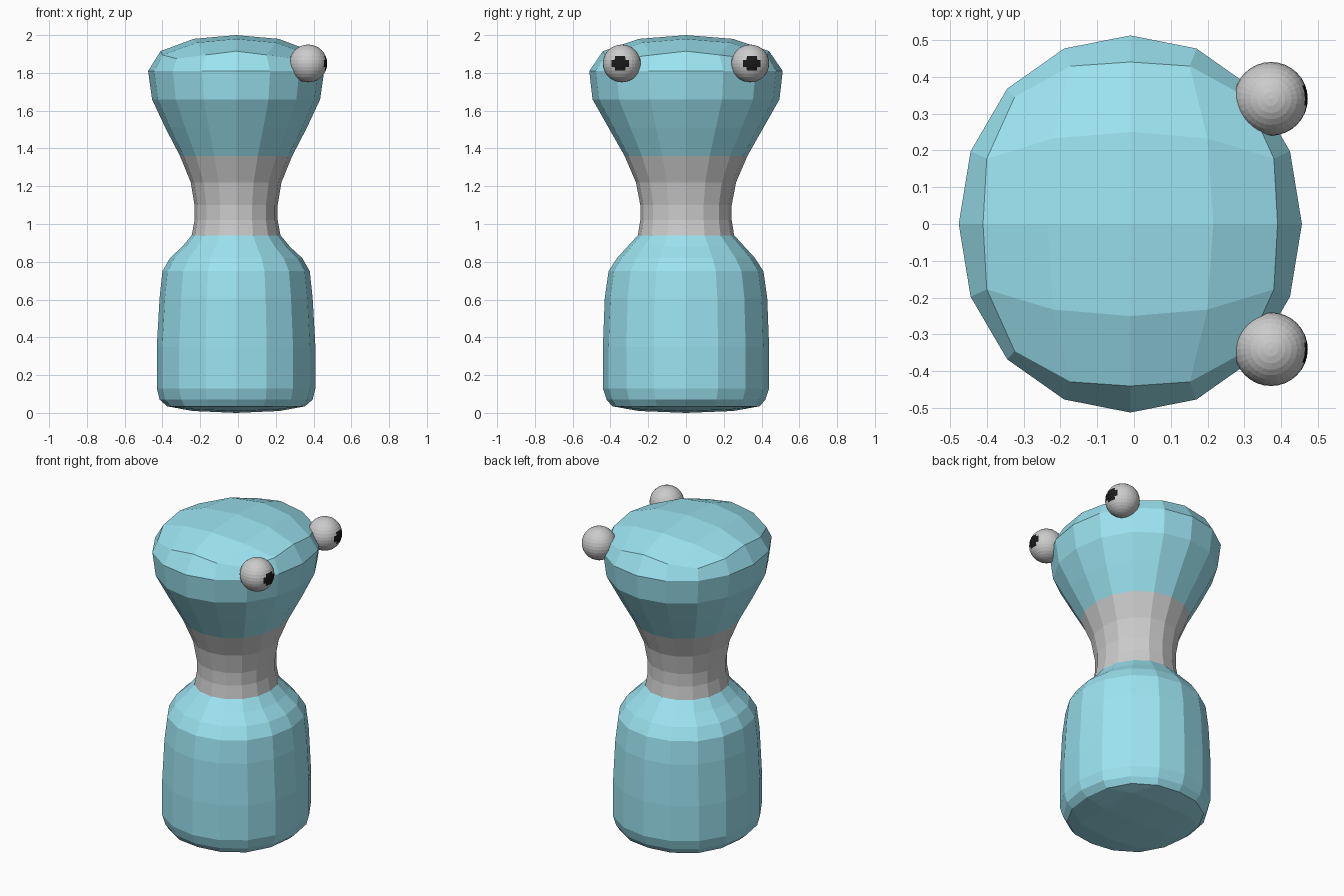
import bpy, bmesh, math

if "Cube" in bpy.data.objects:
    bpy.data.objects.remove(bpy.data.objects["Cube"])


def material(name, color):
    m = bpy.data.materials.new(name)
    m.diffuse_color = color
    m.use_nodes = True
    m.node_tree.nodes["Principled BSDF"].inputs["Base Color"].default_value = m.diffuse_color
    return m


blue = material("blue", (0.33, 0.77, 0.88, 1))
grey = material("grey", (0.8, 0.8, 0.8, 1))
black = material("black", (0.01, 0.01, 0.01, 1))

CX = -0.01   # body axis sits slightly behind the eyes
N = 16       # sides of the body


def finish(bm, name, mats):
    me = bpy.data.meshes.new(name)
    bm.to_mesh(me)
    bm.free()
    for m in mats:
        me.materials.append(m)
    ob = bpy.data.objects.new(name, me)
    bpy.context.collection.objects.link(ob)
    return ob


def add_ring(bm, z, rx, ry, square=0.015, dip=0.0):
    """Oval ring, optionally squared off, with corners moved by dip."""
    ring = []
    for i in range(N):
        a = 2 * math.pi * i / N
        c = math.sin(2 * a) ** 2
        k = 1 + square * c
        ring.append(bm.verts.new((CX + rx * k * math.cos(a), ry * k * math.sin(a), z + dip * c)))
    return ring


def add_cap(bm, ring, rx, ry, z_mid, z_edge, z_corner):
    """Close a ring with a domed 4 x 4 grid of quads."""
    grid = {}
    for i in range(-2, 3):
        for j in range(-2, 3):
            m = max(abs(i), abs(j))
            if m == 2:
                k = round(math.atan2(j, i) / (2 * math.pi / N)) % N
                if abs(i) != abs(j) and i and j:   # points between corner and middle
                    k = round(math.degrees(math.atan2(j, i)) / 22.5) % N
                grid[i, j] = ring[k]
            else:
                z = (z_mid, z_edge, z_corner)[abs(i) + abs(j)]
                s = 0.93 if i and j else 1
                grid[i, j] = bm.verts.new((CX + i * rx * s, j * ry * s, z))
    for i in range(-2, 2):
        for j in range(-2, 2):
            bm.faces.new([grid[i, j], grid[i + 1, j], grid[i + 1, j + 1], grid[i, j + 1]])


# Body: lower block, grey neck and flared head in one skin
profile = [  # z, x radius, y radius
    (0.07, 0.405, 0.42), (0.13, 0.42, 0.44), (0.35, 0.42, 0.44), (0.61, 0.405, 0.43),
    (0.75, 0.39, 0.41), (0.82, 0.35, 0.365), (0.88, 0.285, 0.31), (0.94, 0.235, 0.255),
    (1.02, 0.22, 0.242), (1.10, 0.22, 0.242), (1.22, 0.24, 0.265), (1.36, 0.297, 0.325),
    (1.51, 0.375, 0.41), (1.66, 0.445, 0.495), (1.81, 0.466, 0.512)]
bm = bmesh.new()
rings = [add_ring(bm, 0.035, 0.365, 0.39, 0.05)]
rings += [add_ring(bm, *p) for p in profile]
rings.append(add_ring(bm, 1.915, 0.40, 0.44, 0.11, -0.04))
for lo, hi in zip(rings, rings[1:]):
    for i in range(N):
        j = (i + 1) % N
        bm.faces.new((lo[i], lo[j], hi[j], hi[i]))
add_cap(bm, rings[-1], 0.225, 0.25, 2.0, 1.98, 1.96)
add_cap(bm, rings[0], 0.23, 0.25, 0.0, 0.01, 0.018)
bmesh.ops.recalc_face_normals(bm, faces=bm.faces)
for f in bm.faces:
    f.material_index = int(0.94 < f.calc_center_median().z < 1.36)
finish(bm, "body", [blue, grey])

# Eyes: faceted balls with stepped pupils, mirrored left and right
for side, name in ((1, "eye_left"), (-1, "eye_right")):
    bm = bmesh.new()
    bmesh.ops.create_uvsphere(bm, u_segments=32, v_segments=16, radius=0.1)
    for f in bm.faces:
        c = f.calc_center_median()
        lon = math.degrees(math.atan2(c.y * side, c.x))
        lat = abs(math.degrees(math.asin(c.z / c.length)))
        wide = lat < 11 and -22.5 < lon < 33.75
        narrow = lat < 22 and -11.25 < lon < 22.5
        f.material_index = int(wide or narrow)
    ob = finish(bm, name, [grey, black])
    ob.location = (0.372, 0.34 * side, 1.85)
